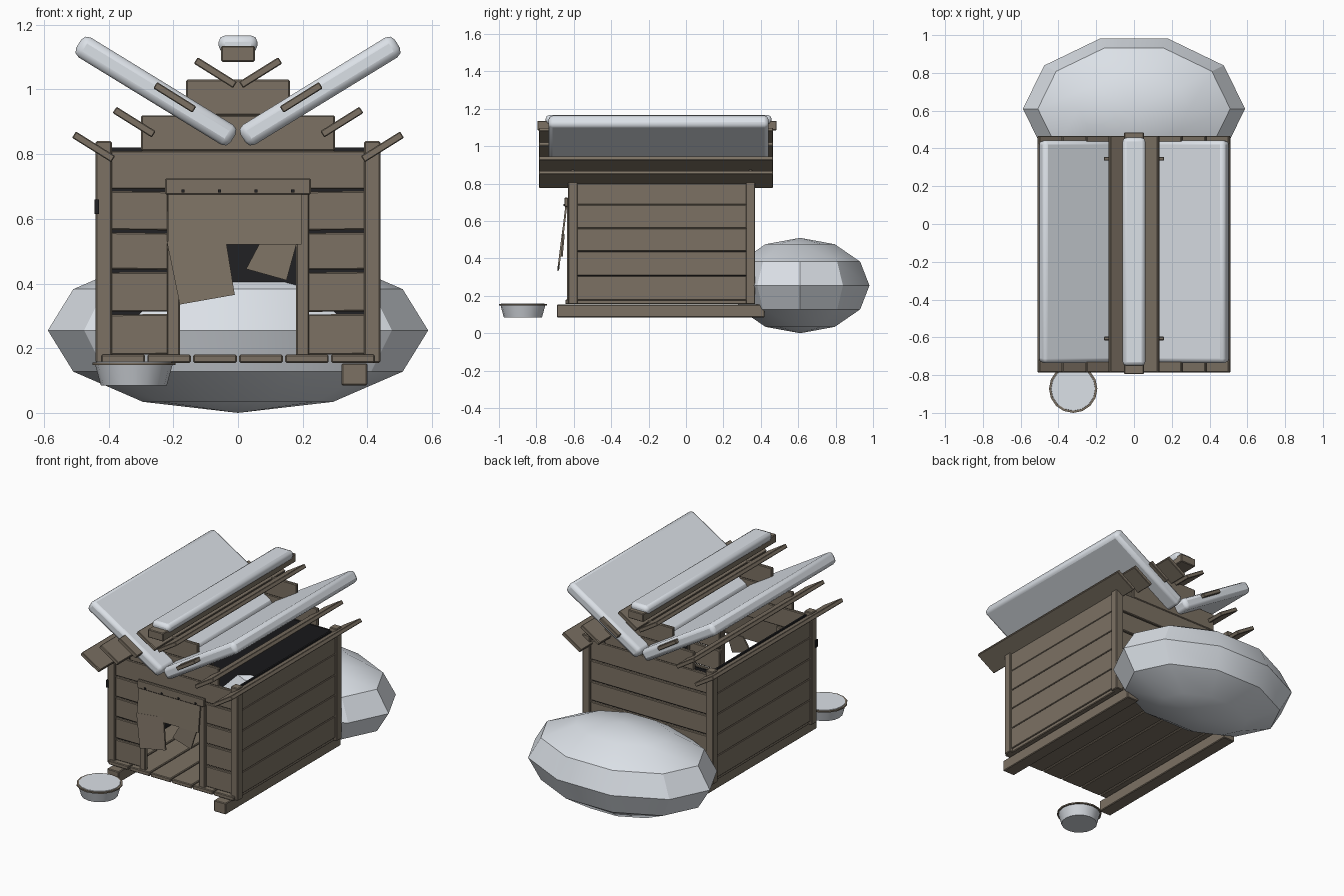
import bpy, bmesh, math, random
from mathutils import Matrix, Vector

random.seed(4)
cube = bpy.data.objects.get("Cube")
if cube:
    bpy.data.objects.remove(cube)


def material(name, rgb):
    m = bpy.data.materials.new(name)
    m.use_nodes = True
    m.diffuse_color = (*rgb, 1)
    bsdf = m.node_tree.nodes["Principled BSDF"]
    bsdf.inputs["Base Color"].default_value = (*rgb, 1)
    bsdf.inputs["Roughness"].default_value = 0.9
    return m


WOOD = material("weathered wood", (0.20, 0.165, 0.125))
SNOW = material("snow", (0.72, 0.76, 0.81))
METAL = material("bowl metal", (0.62, 0.65, 0.69))
DARK = material("dark interior", (0.015, 0.015, 0.017))


def finish(bm, name, mat, bevel=0.0, segments=1, smooth=False):
    bmesh.ops.recalc_face_normals(bm, faces=bm.faces)
    mesh = bpy.data.meshes.new(name)
    bm.to_mesh(mesh)
    bm.free()
    ob = bpy.data.objects.new(name, mesh)
    bpy.context.collection.objects.link(ob)
    mesh.materials.append(mat)
    if bevel:
        mod = ob.modifiers.new("Bevel", "BEVEL")
        mod.width, mod.segments = bevel, segments
    if smooth:
        bpy.ops.object.select_all(action="DESELECT")
        ob.select_set(True)
        bpy.context.view_layer.objects.active = ob
        bpy.ops.object.shade_smooth_by_angle(angle=math.radians(32))
    return ob


def box(name, x, y, z, mat=WOOD, bevel=0.004, tilt=0.0, **kw):
    """Box from (min, max) ranges, turned by tilt degrees about y."""
    lo, hi = Vector((x[0], y[0], z[0])), Vector((x[1], y[1], z[1]))
    bm = bmesh.new()
    bmesh.ops.create_cube(bm, size=1)
    bmesh.ops.scale(bm, vec=hi - lo, verts=bm.verts)
    bmesh.ops.rotate(bm, matrix=Matrix.Rotation(math.radians(tilt), 3, "Y"), verts=bm.verts)
    bmesh.ops.translate(bm, vec=(lo + hi) / 2, verts=bm.verts)
    return finish(bm, name, mat, bevel, **kw)


def pair(x, s):
    return sorted((s * x[0], s * x[1]))


def around(c, size):
    return (c - size / 2, c + size / 2)


FRONT, BACK = (-0.616, -0.596), (0.335, 0.355)
ROWS = [(0.18, 0.305), (0.313, 0.435), (0.443, 0.557), (0.565, 0.685), (0.692, 0.81)]

# Skids, corner posts, side walls and door frame
for s, side in ((1, "left"), (-1, "right")):
    box(f"{side}_skid", pair((0.32, 0.40), s), (-0.69, 0.42), (0.085, 0.153))
    for y, end in ((-0.605, "front"), (0.345, "back")):
        box(f"{side}_{end}_post", pair((0.39, 0.44), s), around(y, 0.05), (0.155, 0.84))
    for i, row in enumerate(ROWS):
        box(f"{side}_wall_plank_{i}", pair((0.41, 0.43), s), (-0.595, 0.335),
            (row[0] - 0.004, row[1] + 0.002), bevel=0.003)
        if i < 4:
            box(f"{side}_front_plank_{i}", pair((0.19, 0.395), s), FRONT, row,
                tilt=random.uniform(-0.7, 0.7))
    box(f"{side}_door_post", pair((0.18, 0.22), s), (-0.635, -0.61), (0.157, 0.68))
    box(f"{side}_wall_lining", pair((0.395, 0.405), s), (-0.59, 0.33), (0.185, 0.82), DARK, 0)

# Floor
for i in range(6):
    box(f"floor_plank_{i}", around((i - 2.5) * 0.142, 0.135), (-0.645, 0.36), (0.155, 0.18))

# Back wall, gables and back lining
for i, row in enumerate(ROWS):
    box(f"back_plank_{i}", (-0.395, 0.395), BACK, row)
box("front_top_plank", (-0.395, 0.395), FRONT, ROWS[4])
for y, end in ((FRONT, "front"), (BACK, "back")):
    box(f"{end}_lower_gable", (-0.30, 0.30), y, (0.81, 0.92))
    box(f"{end}_upper_gable", (-0.16, 0.16), y, (0.92, 1.03))
box("back_lining", (-0.395, 0.395), (0.322, 0.332), (0.185, 0.82), DARK, 0)

# Roof boards and snow slabs, tilted up and outward
for s, side in ((1, "left"), (-1, "right")):
    for i in range(4):
        cx, cz = s * (0.07 + 0.1255 * i), 1.052 - 0.0765 * i
        box(f"{side}_roof_board_{i}", around(cx, 0.143), (-0.785, 0.465), around(cz, 0.023),
            bevel=0.003, tilt=-32 * s)
    box(f"{side}_roof_snow", around(s * 0.254, 0.56), (-0.735, 0.442), around(0.995, 0.072),
        SNOW, 0.022, tilt=-31.5 * s, segments=2, smooth=True)
box("ridge_beam", (-0.052, 0.052), (-0.795, 0.485), (1.085, 1.135))
box("ridge_snow", (-0.06, 0.06), (-0.75, 0.457), (1.115, 1.167), SNOW, 0.02,
    segments=2, smooth=True)

# Door header with nails, and a small latch plate
box("door_header", (-0.225, 0.225), (-0.65, -0.63), (0.675, 0.725))
for i in range(4):
    box(f"header_nail_{i}", around(-0.17 + i * 0.113, 0.01), (-0.655, -0.645),
        around(0.686, 0.01), DARK, 0)
box("latch_plate", (-0.444, -0.43), (-0.635, -0.615), (0.615, 0.66), DARK, 0)


def flap(name, outline, lean):
    """Thin door cloth hanging from the header and leaning outward."""
    bm = bmesh.new()
    face = bm.faces.new([bm.verts.new((x, -0.643 - (0.70 - z) * lean, z)) for x, z in outline])
    out = bmesh.ops.extrude_face_region(bm, geom=[face])["geom"]
    bmesh.ops.translate(bm, vec=(0, 0.01, 0),
                        verts=[v for v in out if isinstance(v, bmesh.types.BMVert)])
    finish(bm, name, WOOD)


# Torn door flaps
flap("upper_flap", [(-0.217, 0.70), (-0.217, 0.52), (0.197, 0.52), (0.197, 0.70)], 0.12)
flap("torn_flap_large", [(-0.22, 0.53), (-0.18, 0.335), (-0.01, 0.365), (-0.04, 0.55)], 0.125)
flap("torn_flap_small", [(0.07, 0.53), (0.025, 0.445), (0.15, 0.41), (0.183, 0.53)], 0.09)

# Snow drift behind the house
bm = bmesh.new()
bmesh.ops.create_uvsphere(bm, u_segments=10, v_segments=6, radius=1)
bmesh.ops.rotate(bm, matrix=Matrix.Rotation(math.pi / 2, 3, "Z"), verts=bm.verts)
bmesh.ops.scale(bm, vec=(0.588, 0.39, 0.255), verts=bm.verts)
bmesh.ops.translate(bm, vec=(0, 0.61, 0.255), verts=bm.verts)
finish(bm, "snow_drift", SNOW, smooth=True)


def cone(name, r_low, r_high, z, mat):
    bm = bmesh.new()
    bmesh.ops.create_cone(bm, cap_ends=True, segments=16, radius1=r_low, radius2=r_high,
                          depth=z[1] - z[0])
    bmesh.ops.translate(bm, vec=(-0.322, -0.872, (z[0] + z[1]) / 2), verts=bm.verts)
    return finish(bm, name, mat, smooth=True)


# Food bowl filled with snow
cone("bowl", 0.102, 0.12, (0.085, 0.15), METAL)
cone("bowl_rim", 0.128, 0.128, (0.148, 0.156), WOOD)
cone("bowl_snow", 0.118, 0.116, (0.15, 0.159), SNOW)
